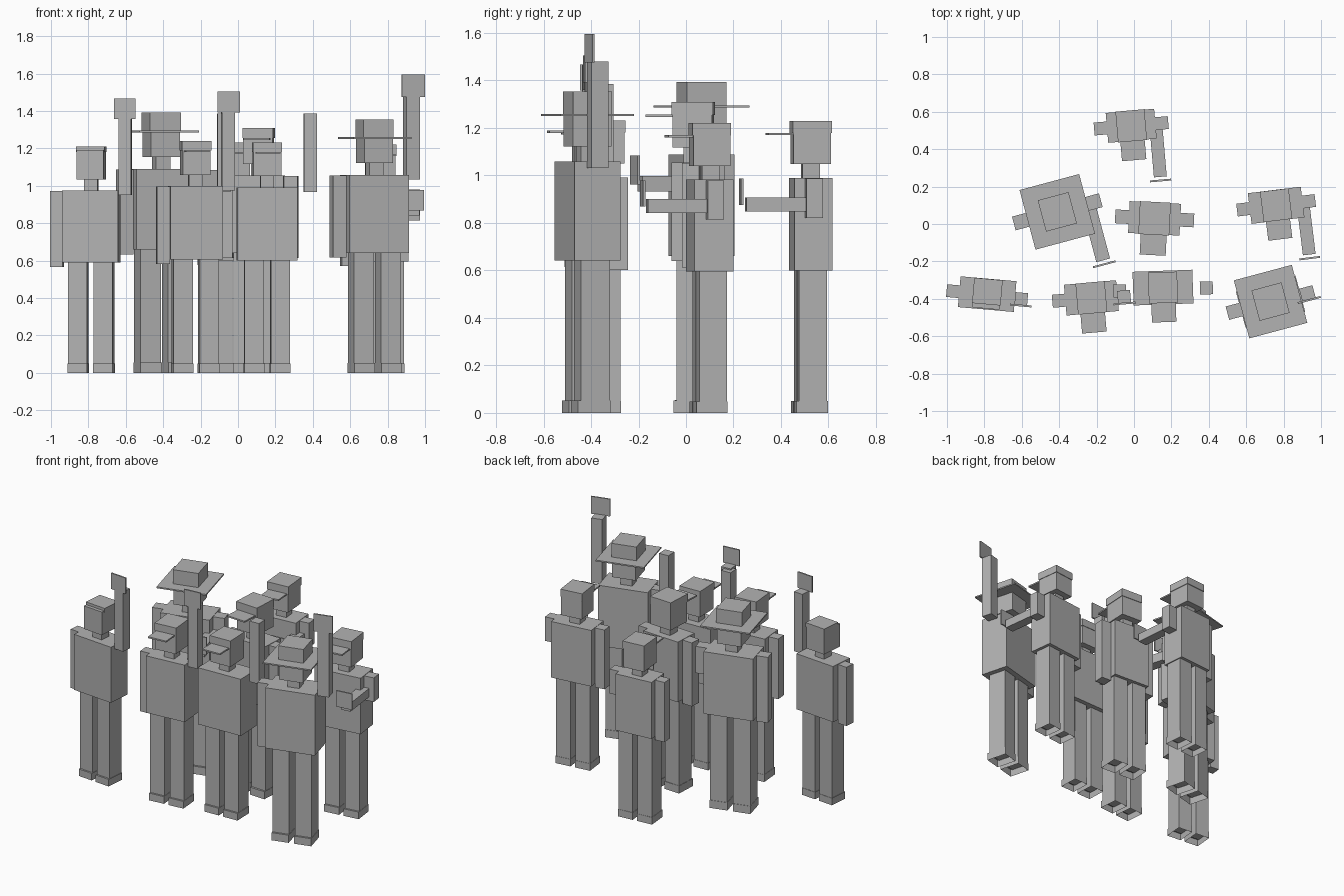
import bpy, bmesh, math
from mathutils import Matrix, Vector

if "Cube" in bpy.data.objects:
    bpy.data.objects.remove(bpy.data.objects["Cube"])

grey = bpy.data.materials.new("plain_grey")
grey.diffuse_color = (0.45, 0.45, 0.45, 1)
grey.use_nodes = True
grey.node_tree.nodes["Principled BSDF"].inputs["Base Color"].default_value = grey.diffuse_color


def box(bm, x0, x1, y0, y1, z0, z1, open_bottom=False):
    """Axis-aligned box between two corners."""
    m = (Matrix.Translation(((x0 + x1) / 2, (y0 + y1) / 2, (z0 + z1) / 2))
         @ Matrix.Diagonal((x1 - x0, y1 - y0, z1 - z0, 1)))
    verts = bmesh.ops.create_cube(bm, size=1, matrix=m)["verts"]
    if open_bottom:
        faces = {f for v in verts for f in v.link_faces}
        low = min(faces, key=lambda f: f.calc_center_median().z)
        bmesh.ops.delete(bm, geom=[low], context="FACES_ONLY")


def part(name, place, boxes):
    """One object made of boxes, placed with its figure's transform."""
    bm = bmesh.new()
    for b in boxes:
        box(bm, *b)
    me = bpy.data.meshes.new(name)
    bm.to_mesh(me)
    bm.free()
    me.materials.append(grey)
    ob = bpy.data.objects.new(name, me)
    ob.matrix_world = place
    bpy.context.collection.objects.link(ob)


def arm(tag, place, s, x, side, pose):
    h = 0.028 * s
    if pose == "down":
        part(tag + "_arm", place, [(x - h, x + h, -h, h, 0.468 * s, 0.803 * s)])
    elif pose.startswith("raised"):
        part(tag + "_raised_arm", place,
             [(x - h, x + h, -h - 0.01, h - 0.01, 0.785 * s, 1.125 * s)])
        if pose == "raised_card":
            part(tag + "_card", place, [(x - 0.048 * s, x + 0.048 * s, -0.05, -0.04,
                                         1.122 * s, 1.213 * s)])
    elif pose == "forward_card":
        # short upper arm, forearm reaching forward, upright card
        f = x - side * 0.033
        part(tag + "_upper_arm", place, [(x - h, x + h, -h, h, 0.667 * s, 0.803 * s)])
        part(tag + "_forearm", place, [(f - h, f + h, -0.232 * s, h, 0.69 * s, 0.738 * s)])
        part(tag + "_card", place, [(f - 0.046 * s, f + 0.046 * s, -0.252 * s, -0.252 * s + 0.01,
                                     0.712 * s, 0.802 * s)])


def figure(tag, x, y, turn, s, w, d, headwear, left, right, reach=None):
    place = Matrix.Translation((x, y, 0)) @ Matrix.Rotation(math.radians(turn), 4, "Z")

    # legs and open-soled feet
    legs, feet = [], []
    for side in (-1, 1):
        c, hw = side * 0.057 * s, 0.042 * s
        legs.append((c - hw, c + hw, -0.048 * s, 0.048 * s, 0.035 * s, 0.49 * s))
        feet.append((c - hw - 0.002, c + hw + 0.002, -0.058 * s, 0.05 * s, 0, 0.04 * s, True))
    part(tag + "_legs", place, legs)
    part(tag + "_feet", place, feet)

    # torso, neck and head
    part(tag + "_torso", place, [(-w / 2, w / 2, -d / 2, d / 2, 0.488 * s, 0.805 * s)])
    n, hx, hy = 0.03 * s, 0.06 * s, 0.064 * s
    part(tag + "_neck", place, [(-n, n, -n, n, 0.8 * s, 0.86 * s)])
    part(tag + "_head", place, [(-hx, hx, -hy, hy, 0.853 * s, 0.985 * s)])

    # headwear
    e = 0.003 * s
    if headwear == "hat":
        b = 0.122 * s
        part(tag + "_hat_brim", place, [(-b, b, -b, b, 0.951 * s, 0.958 * s)])
        part(tag + "_hat_crown", place, [(-hx - e, hx + e, -hy, hy, 0.955 * s, 1.03 * s)])
    elif headwear == "cap":
        part(tag + "_cap", place, [(-hx - e, hx + e, -hy - e, hy + e, 0.958 * s, 1.0 * s)])
        part(tag + "_visor", place, [(-0.053 * s, 0.053 * s, -0.15 * s, -0.03 * s,
                                      0.951 * s, 0.959 * s)])
    else:
        part(tag + "_hair", place, [(-hx - e, hx + e, -0.045 * s, hy + e, 0.975 * s, 1.0 * s)])

    # arms
    off = reach or w / 2 + 0.028 * s
    arm(tag + "_left", place, s, -off, -1, left)
    arm(tag + "_right", place, s, off, 1, right)


# back row
figure("back", -0.015, 0.525, 5, 1.23, 0.26, 0.16, "cap", "down", "forward_card")
# middle row
figure("middle_hat", -0.41, 0.065, 15, 1.352, 0.33, 0.2, "hat", "down", "forward_card")
figure("middle", 0.11, 0.03, -3, 1.31, 0.275, 0.17, "cap", "down", "down")
figure("middle_end", 0.76, 0.1, 7, 1.22, 0.285, 0.165, "cap", "down", "forward_card")
# front row
figure("front_bare", -0.785, -0.375, -5, 1.21, 0.3, 0.165, "hair", "down", "raised_card")
figure("front_capped", -0.228, -0.395, 5, 1.24, 0.28, 0.165, "cap", "down", "raised_card")
figure("front_cheering", 0.155, -0.34, 2, 1.232, 0.32, 0.18, "cap", "raised", "raised", 0.232)
figure("front_hat", 0.73, -0.415, 15, 1.315, 0.33, 0.2, "hat", "down", "raised_card")
